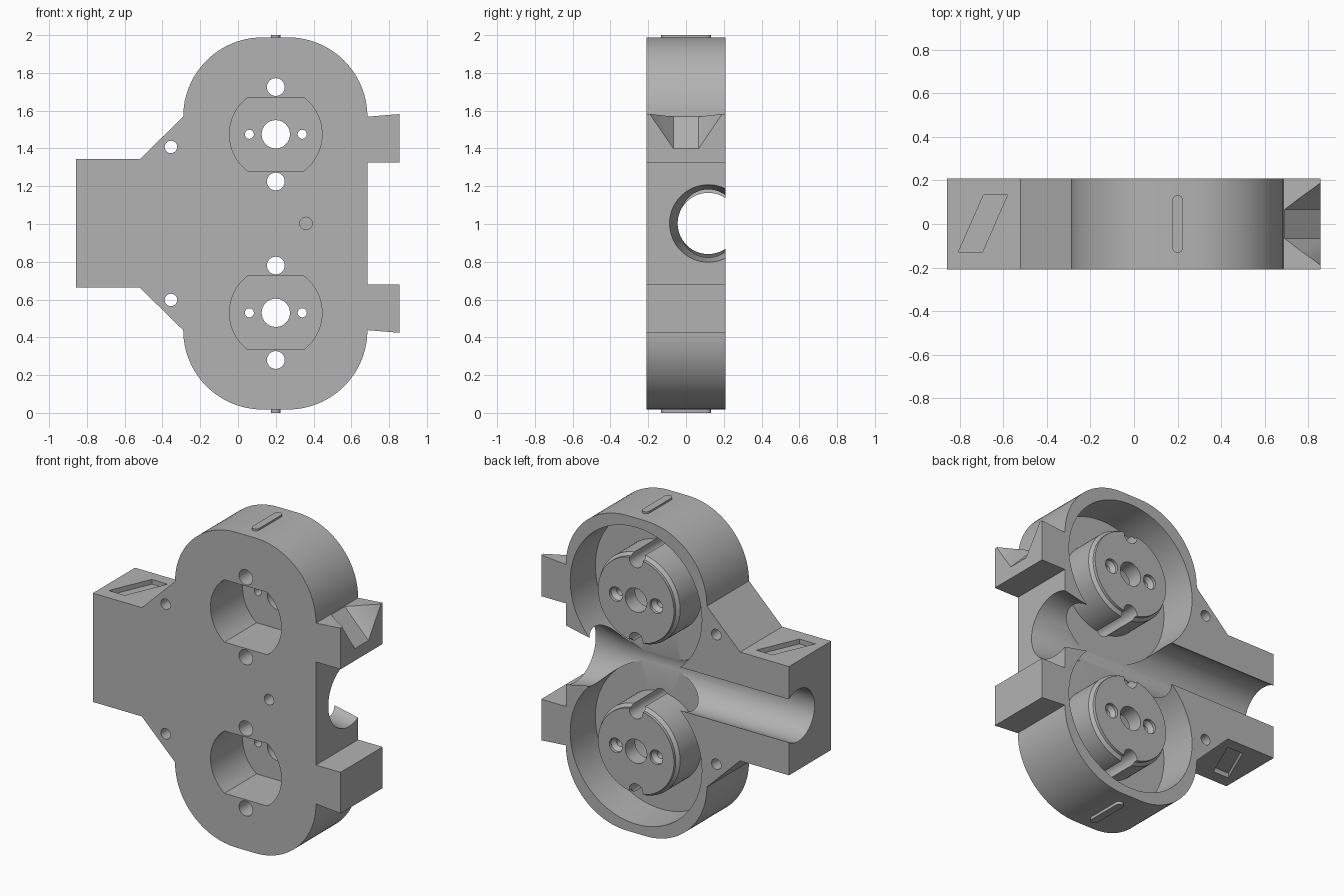
import bpy, bmesh, math
from mathutils import Matrix, Vector

if "Cube" in bpy.data.objects:
    bpy.data.objects.remove(bpy.data.objects["Cube"], do_unlink=True)

HALF = 0.208          # half thickness of the body
PIVOTS = (1.475, 0.53)  # heights of the two round pockets
AXIS_X = 0.2

grey = bpy.data.materials.new("plain grey")
grey.use_nodes = True
grey.diffuse_color = (0.45, 0.45, 0.45, 1)
grey.node_tree.nodes["Principled BSDF"].inputs["Base Color"].default_value = grey.diffuse_color


def finish(bm, name):
    bmesh.ops.remove_doubles(bm, verts=bm.verts, dist=1e-5)
    bmesh.ops.recalc_face_normals(bm, faces=bm.faces)
    mesh = bpy.data.meshes.new(name)
    bm.to_mesh(mesh)
    bm.free()
    mesh.materials.append(grey)
    ob = bpy.data.objects.new(name, mesh)
    bpy.context.collection.objects.link(ob)
    return ob


def prism(name, points, step):
    """Extrude a planar outline of 3D points along step."""
    bm = bmesh.new()
    face = bm.faces.new([bm.verts.new(p) for p in points])
    new = bmesh.ops.extrude_face_region(bm, geom=[face], use_keep_orig=True)["geom"]
    bmesh.ops.translate(bm, vec=step, verts=[v for v in new if isinstance(v, bmesh.types.BMVert)])
    return finish(bm, name)


def lathe(name, profile, centre, axis="Y", steps=64):
    """Spin a closed (radius, distance) profile about an axis through centre."""
    bm = bmesh.new()
    verts = [bm.verts.new((r, d, 0)) for r, d in profile]
    edges = [bm.edges.new((a, b)) for a, b in zip(verts, verts[1:] + verts[:1])]
    bmesh.ops.spin(bm, geom=verts + edges, cent=(0, 0, 0), axis=(0, 1, 0),
                   angle=math.tau, steps=steps, use_merge=False)
    bmesh.ops.remove_doubles(bm, verts=bm.verts, dist=1e-5)
    bmesh.ops.dissolve_degenerate(bm, edges=bm.edges, dist=1e-6)
    if axis == "X":
        bm.transform(Matrix.Rotation(-math.pi / 2, 4, "Z"))
    bm.transform(Matrix.Translation(centre))
    return finish(bm, name)


def rod(r, x, z, y0=-0.3, y1=0.3, steps=32):
    return lathe("cutter", [(0, y0), (r, y0), (r, y1), (0, y1)], (x, 0, z), steps=steps)


def arc(cx, cz, r, a0, a1, n=24):
    angles = [math.radians(a0 + (a1 - a0) * i / n) for i in range(n + 1)]
    return [(cx + r * math.cos(a), cz + r * math.sin(a)) for a in angles]


def cut(body, cutter):
    mod = body.modifiers.new("cut", "BOOLEAN")
    mod.operation, mod.solver, mod.object = "DIFFERENCE", "EXACT", cutter
    bpy.context.view_layer.objects.active = body
    bpy.ops.object.modifier_apply(modifier=mod.name)
    bpy.data.objects.remove(cutter, do_unlink=True)


# Body outline: upper half, then mirrored for the lower half
tab = [(0.855, 1.325), (0.855, 1.575)]
upper = [(0.685, 1.325)] + tab + arc(0.265, 1.568, 0.42, 0, 90) + arc(0.13, 1.568, 0.42, 90, 180)
upper += [(-0.52, 1.343), (-0.858, 1.343)]
upper = [(x, z + 0.007 if x > 0.68 and z > 1.56 and x > 0.7 else z) for x, z in upper]
outline = upper + [(x, 2.006 - z) for x, z in reversed(upper)]
body = prism("body", [(x, -HALF, z) for x, z in outline], (0, 2 * HALF, 0))

for z in PIVOTS:
    # Ring pocket in the back, leaving a chamfered boss in the middle
    ring = [(0.28, -0.04), (0.455, -0.04), (0.455, 0.3), (0.262, 0.3), (0.262, 0.19), (0.28, 0.172)]
    cut(body, lathe("cutter", ring, (AXIS_X, 0, z), steps=96))
    # Flat-sided seat in the front
    a = math.degrees(math.asin(0.195 / 0.245))
    seat = arc(AXIS_X, z, 0.245, -a, a) + arc(AXIS_X, z, 0.245, 180 - a, 180 + a)
    cut(body, prism("cutter", [(x, -0.3, zz) for x, zz in seat], (0, 0.41, 0)))
    # Shaft hole, long pin holes, countersunk screw holes
    cut(body, rod(0.075, AXIS_X, z))
    for s in (-1, 1):
        cut(body, rod(0.047, AXIS_X, z + 0.25 * s))
        screw = [(0, -0.02), (0.024, -0.02), (0.024, 0.165), (0.045, 0.19), (0.045, 0.3), (0, 0.3)]
        cut(body, lathe("cutter", screw, (AXIS_X + 0.14 * s, 0, z), steps=32))

# Round channel along the back, flared at the right end
channel = [(0, -1), (0.162, -1), (0.162, 0.45), (0.205, 0.686), (0.205, 1), (0, 1)]
cut(body, lathe("cutter", channel, (0, 0.118, 1.003), axis="X", steps=96))

# Mounting holes and one blind hole
for z in (1.408, 0.598):
    cut(body, rod(0.033, -0.355, z))
cut(body, rod(0.033, 0.36, 1.003, -0.3, -0.13))

# Slanted recesses above and below the side block
slant = [(-0.805, -0.128), (-0.695, -0.128), (-0.58, 0.134), (-0.69, 0.134)]
for z, step in ((1.313, 0.1), (0.693, -0.1)):
    cut(body, prism("cutter", [(x, y, z) for x, y in slant], (0, 0, step)))

# Flared notch in the upper tab
bm = bmesh.new()
for s in (-1, 1):
    top, low, wide = Vector((0.685, 0.067 * s, 1.575)), Vector((0.855, 0.067 * s, 1.4)), Vector((0.855, 0.187 * s, 1.575))
    slope, flare = (low - top) * 0.2, (wide - top) * 0.2
    for p in (top, low + slope, wide + flare):
        bm.verts.new(p)
        bm.verts.new(p + Vector((0, 0, 0.1)))
bmesh.ops.convex_hull(bm, input=bm.verts)
cut(body, finish(bm, "cutter"))

# Small rounded ribs on the crown and the base
ribs = []
for name, z in (("top_rib", 1.98), ("bottom_rib", 0)):
    shape = arc(0, 0.108, 0.024, 0, 180, 12) + arc(0, -0.108, 0.024, 180, 360, 12)
    ribs.append(prism(name, [(AXIS_X + x, y, z) for x, y in shape], (0, 0, 0.02)))

# Smooth round walls, keep edges sharp
bpy.ops.object.select_all(action="DESELECT")
for ob in [body] + ribs:
    ob.select_set(True)
bpy.context.view_layer.objects.active = body
bpy.ops.object.shade_smooth_by_angle(angle=math.radians(30))
